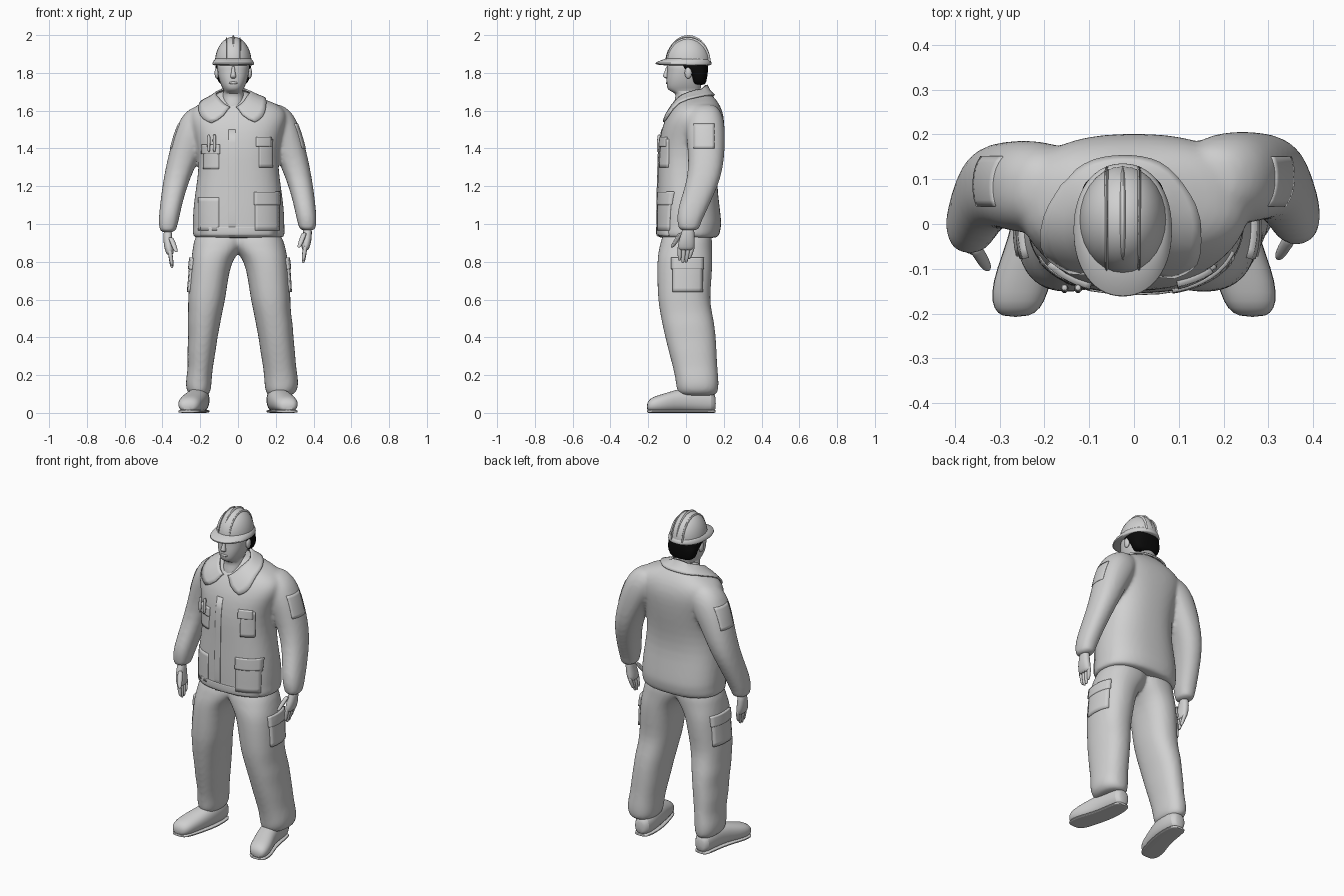
import bpy, bmesh, math
from mathutils import Vector
from mathutils.bvhtree import BVHTree

if "Cube" in bpy.data.objects:
    bpy.data.objects.remove(bpy.data.objects["Cube"])


def material(name, c):
    m = bpy.data.materials.new(name)
    m.diffuse_color = (c, c, c, 1)
    m.use_nodes = True
    m.node_tree.nodes["Principled BSDF"].inputs["Base Color"].default_value = m.diffuse_color
    return m


GREY = material("plain grey", 0.63)
BLACK = material("hair black", 0.003)
CX = -0.025  # head centre line


def finish(name, bm, mat=GREY, sub=1, angle=50):
    bmesh.ops.recalc_face_normals(bm, faces=bm.faces[:])
    me = bpy.data.meshes.new(name)
    bm.to_mesh(me)
    bm.free()
    ob = bpy.data.objects.new(name, me)
    bpy.context.collection.objects.link(ob)
    me.materials.append(mat)
    if sub:
        mod = ob.modifiers.new("smooth", 'SUBSURF')
        mod.levels = mod.render_levels = sub
    bpy.context.view_layer.objects.active = ob
    ob.select_set(True)
    bpy.ops.object.shade_smooth_by_angle(angle=math.radians(angle))
    ob.select_set(False)
    return ob


def loft(name, rows, axis='z', n=20, p=2.3, mat=GREY, mirror=False, move=(0, 0, 0)):
    """Skin rounded sections; row = (t, a0, a1, b0, b1): a is x, b is y (or z along y)."""
    bm = bmesh.new()
    rings = []
    for t, a0, a1, b0, b1 in rows:
        ring = []
        for i in range(n):
            w = 2 * math.pi * (i + .5) / n
            c, s = math.cos(w), math.sin(w)
            a = (a0 + a1) / 2 + (a1 - a0) / 2 * math.copysign(abs(c) ** (2 / p), c)
            b = (b0 + b1) / 2 + (b1 - b0) / 2 * math.copysign(abs(s) ** (2 / p), s)
            v = Vector((a, b, t) if axis == 'z' else (a, t, b))
            v.x *= -1 if mirror else 1
            ring.append(bm.verts.new(v + Vector(move)))
        rings.append(ring)
    for r, q in zip(rings, rings[1:]):
        for i in range(n):
            j = (i + 1) % n
            bm.faces.new((r[i], r[j], q[j], q[i]))
    bm.faces.new(rings[0])
    bm.faces.new(rings[-1])
    return finish(name, bm, mat)


def ball(name, loc, size, zmin=0):
    bm = bmesh.new()
    bmesh.ops.create_uvsphere(bm, u_segments=28, v_segments=20, radius=1)
    for v in bm.verts:
        v.co = Vector([v.co[k] * size[k] + loc[k] for k in range(3)])
    cut = bmesh.ops.bisect_plane(bm, geom=bm.verts[:] + bm.edges[:] + bm.faces[:], plane_co=(0, 0, zmin),
                                 plane_no=(0, 0, -1), clear_outer=True)
    return finish(name, bm, GREY, 0)


def finger(name, a, b, r, **kw):
    """Tapered digit from a down to b."""
    rows = []
    for f, s in ((0, .8), (.15, 1), (.6, .95), (.92, .75), (1, .35)):
        x, y, z = [a[k] + (b[k] - a[k]) * f for k in range(3)]
        rows.append((z, x - r * s, x + r * s, y - r * s, y + r * s))
    loft(name, rows, n=8, p=2, **kw)


def fuse(name, parts):
    """Blend overlapping lofts into one skin."""
    bpy.context.view_layer.update()
    deps = bpy.context.evaluated_depsgraph_get()
    bm = bmesh.new()
    for ob in parts:
        bm.from_mesh(ob.evaluated_get(deps).to_mesh())
    for ob in parts:
        bpy.data.objects.remove(ob)
    body = finish(name, bm, GREY, 0, 180)
    mod = body.modifiers.new("blend", 'REMESH')
    mod.mode, mod.voxel_size, mod.use_smooth_shade = 'VOXEL', .011, True
    mod = body.modifiers.new("soften", 'SMOOTH')
    mod.factor, mod.iterations = .5, 6
    return body


def surface(ob):
    bpy.context.view_layer.update()
    return BVHTree.FromObject(ob, bpy.context.evaluated_depsgraph_get())


def patch(name, tree, axis, side, u0, u1, z0, z1, thick=.014, n=8):
    """Cloth panel laid on a surface, seen along an axis."""
    out = Vector((side, 0, 0) if axis == 'x' else (0, side, 0))
    bm = bmesh.new()
    bmesh.ops.create_grid(bm, x_segments=n, y_segments=n, size=.5)
    for v in bm.verts[:]:
        u, z = u0 + (u1 - u0) * (v.co.x + .5), z0 + (z1 - z0) * (v.co.y + .5)
        hit = tree.ray_cast(Vector((0, u, z) if axis == 'x' else (u, 0, z)) + out, -out)[0]
        if hit:
            v.co = hit
        else:
            bm.verts.remove(v)
    panel = finish(name, bm, GREY, 0, 35)
    mod = panel.modifiers.new("cloth", 'SOLIDIFY')
    mod.thickness, mod.offset = thick, 0


# Jacket body and sleeves, blended together
body = loft("body", [
    (.925, -.22, .23, -.14, .16), (.93, -.238, .246, -.153, .171), (.955, -.243, .25, -.158, .182),
    (.985, -.238, .246, -.155, .185), (1.0, -.242, .248, -.156, .19), (1.1, -.237, .243, -.155, .178),
    (1.2, -.222, .228, -.152, .165), (1.3, -.208, .214, -.15, .172), (1.4, -.215, .215, -.148, .19),
    (1.5, -.245, .245, -.132, .203), (1.56, -.262, .265, -.108, .203), (1.61, -.25, .25, -.08, .19),
    (1.645, -.19, .19, -.052, .17), (1.67, -.135, .105, -.03, .15), (1.695, -.105, .06, -.01, .125),
    (1.705, -.09, .04, .0, .11)], n=28, p=2.45)
SLEEVE = [(1.635, .15, .215, .06, .14), (1.62, .11, .25, .035, .168), (1.59, .09, .286, .012, .188),
          (1.55, .1, .31, .0, .202), (1.5, .12, .33, -.002, .207),
          (1.45, .15, .346, .002, .208), (1.35, .205, .371, .012, .204), (1.25, .25, .391, .008, .188),
          (1.15, .282, .405, -.022, .147), (1.07, .301, .414, -.047, .11), (1.02, .311, .417, -.047, .087),
          (1.0, .318, .414, -.044, .078), (.975, .322, .412, -.042, .072), (.965, .34, .4, -.025, .055)]
SIDES = (("right", False, 1), ("left", True, -1))
SHIFT = {"right": (0, 0, 0), "left": (-.004, -.02, -.01)}
jacket = fuse("jacket", [body] + [loft("sleeve", SLEEVE, mirror=m, move=SHIFT[s]) for s, m, d in SIDES])
cloth = surface(jacket)
for name, *spot in (
        ("front_placket", -.05, -.012, .935, 1.5, .008), ("left_chest_pocket", -.18, -.1, 1.29, 1.41, .014),
        ("left_chest_flap", -.185, -.095, 1.37, 1.42, .026), ("right_chest_pocket", .11, .18, 1.3, 1.45, .016),
        ("right_chest_flap", .095, .17, 1.41, 1.46, .026), ("right_hip_pocket", .09, .215, .965, 1.16, .01),
        ("right_hip_flap", .085, .218, 1.1, 1.17, .016), ("left_hip_pocket", -.21, -.1, .965, 1.14, .006),
        ("hem_band", -.2, .21, .94, .985, .008)):
    patch(name, cloth, 'y', -1, *spot)
for x in (-.155, -.125):
    finger("pocket_pen", (x, -.142, 1.475), (x, -.148, 1.38), .01)

# Pointed fold-over collar, open at the front and resting on the jacket
bm = bmesh.new()
cols = []
for i in range(33):
    col = []
    for k, (rx, ry, dz, span) in enumerate(((.07, .072, 0, 168), (.082, .082, -.004, 166), (.1, .095, .025, 160),
                                            (.115, .105, .045, 153), (.125, .112, .058, 146))):
        t = math.radians(span * (i / 16 - 1))
        s, c = math.sin(t), math.cos(t)
        f = ((1 - c) / 2) ** 2 * k / 4
        v = Vector((CX + (rx + .085 * f) * s, .03 + (ry + .03 * f) * c, 1.66 + .07 * c - dz - .02 * f))
        near, normal, *_ = cloth.find_nearest(v)
        if (v - near).dot(normal) < .009 or k > 2:
            v = near + normal * .009
        col.append(bm.verts.new(v))
    cols.append(col)
for a, b in zip(cols, cols[1:]):
    for j in range(4):
        bm.faces.new((a[j], a[j + 1], b[j + 1], b[j]))
mod = finish("collar", bm, GREY, 0).modifiers.new("cloth", 'SOLIDIFY')
mod.thickness, mod.offset = .009, 0

# Hands
PALM = [(1.0, .342, .392, -.015, .045), (.95, .345, .392, -.025, .045), (.91, .338, .39, -.042, .048),
        (.875, .335, .38, -.045, .046), (.86, .34, .372, -.04, .04)]
for side, mir, d in SIDES:
    kw = dict(mirror=mir, move=(-.004, -.025, -.025) if mir else (0, 0, 0))
    patch(side + "_sleeve_pocket", cloth, 'x', d, .04, .15, 1.4, 1.53, .006)
    loft(side + "_palm", PALM, n=12, **kw)
    for k, length in enumerate((.065, .078, .075, .055)):
        y = -.034 + .024 * k
        finger(side + "_finger", (.357, y, .885), (.345, y * .7 - .01, .87 - length), .0125, **kw)
    finger(side + "_thumb", (.352, -.025, .955), (.322, -.075, .875), .016, **kw)

# Trousers: height, inner x, outer x right, outer x left, front, back
LEG = [(.98, -.06, .22, .22, -.12, .14), (.9, -.05, .247, .237, -.137, .14), (.85, -.005, .258, .244, -.149, .14),
       (.8, .033, .268, .25, -.154, .142), (.7, .053, .274, .257, -.154, .137), (.6, .066, .28, .267, -.15, .127),
       (.53, .083, .28, .264, -.139, .14), (.47, .093, .292, .27, -.127, .152), (.4, .108, .294, .262, -.112, .16),
       (.32, .118, .304, .272, -.092, .164), (.24, .133, .308, .264, -.07, .167), (.18, .138, .32, .277, -.057, .174),
       (.13, .141, .32, .277, -.052, .174), (.1, .15, .302, .264, -.042, .167), (.09, .165, .275, .245, -.02, .145)]
legs = fuse("trousers", [loft("leg", [(z, i, l if m else r, f, b) for z, i, r, l, f, b in LEG], mirror=m)
                         for s, m, d in SIDES])
cloth = surface(legs)
BOOT = [(.158, .18, .23, .02, .08), (.145, .153, .252, .0, .12), (.06, .147, .262, 0, .14),
        (-.03, .157, .28, .004, .13), (-.1, .177, .308, .0, .108), (-.155, .192, .32, 0, .092),
        (-.19, .208, .314, .004, .078), (-.208, .235, .295, .014, .05)]
for side, mir, d in SIDES:
    patch(side + "_cargo_pocket", cloth, 'x', d, -.07, .085, .64, .81, .02)
    patch(side + "_cargo_flap", cloth, 'x', d, -.075, .09, .76, .82, .028)
    loft(side + "_boot", BOOT, axis='y', n=16, mirror=mir)
    loft(side + "_sole", [(y, a, b, 0, .016) for y, a, b, *_ in BOOT], axis='y', n=16, p=4, mirror=mir)


def centred(rows):
    return [(z, CX - w, CX + w, a, b) for z, w, a, b in rows]


# Head, face and hair
loft("head", centred([(1.59, .05, -.07, .0), (1.63, .058, -.068, .07), (1.67, .06, -.056, .082),
                      (1.695, .056, -.057, .08), (1.703, .048, -.088, .075), (1.72, .058, -.102, .08),
                      (1.745, .07, -.104, .083), (1.78, .08, -.104, .086), (1.81, .084, -.1, .09),
                      (1.83, .086, -.1, .09), (1.86, .084, -.1, .09)]), p=2.25)
loft("nose", centred([(1.77, .008, -.105, -.09), (1.776, .018, -.12, -.09), (1.785, .016, -.125, -.09),
                      (1.81, .009, -.112, -.09), (1.84, .008, -.104, -.09)]), n=10, p=2)
ball("mouth", (CX, -.1, 1.747), (.023, .007, .007))
for s in (-1, 1):
    ball("ear", (CX + s * .087, .012, 1.8), (.012, .019, .03))
loft("hair", centred([(1.735, .058, .04, .1), (1.75, .08, .03, .107), (1.78, .09, .022, .113),
                      (1.805, .093, .008, .116), (1.815, .094, -.035, .117), (1.835, .094, -.05, .117),
                      (1.86, .092, -.05, .115)]), n=24, p=2.7, mat=BLACK)

# Hard hat: brim, shell and ridges
loft("hat_brim", centred([(1.838, .104, -.1, .13), (1.843, .111, -.162, .136), (1.853, .111, -.168, .137),
                          (1.866, .104, -.135, .132), (1.885, .09, -.09, .115)]), n=28, p=2.15)
ball("hat_shell", (CX, .01, 1.855), (.097, .12, .136), 1.856)
for dx, w, h in ((-.036, .011, .133), (0, .018, .145), (.036, .011, .133)):
    ball("hat_ridge", (CX + dx, .012, 1.855), (w, .118, h), 1.856)
